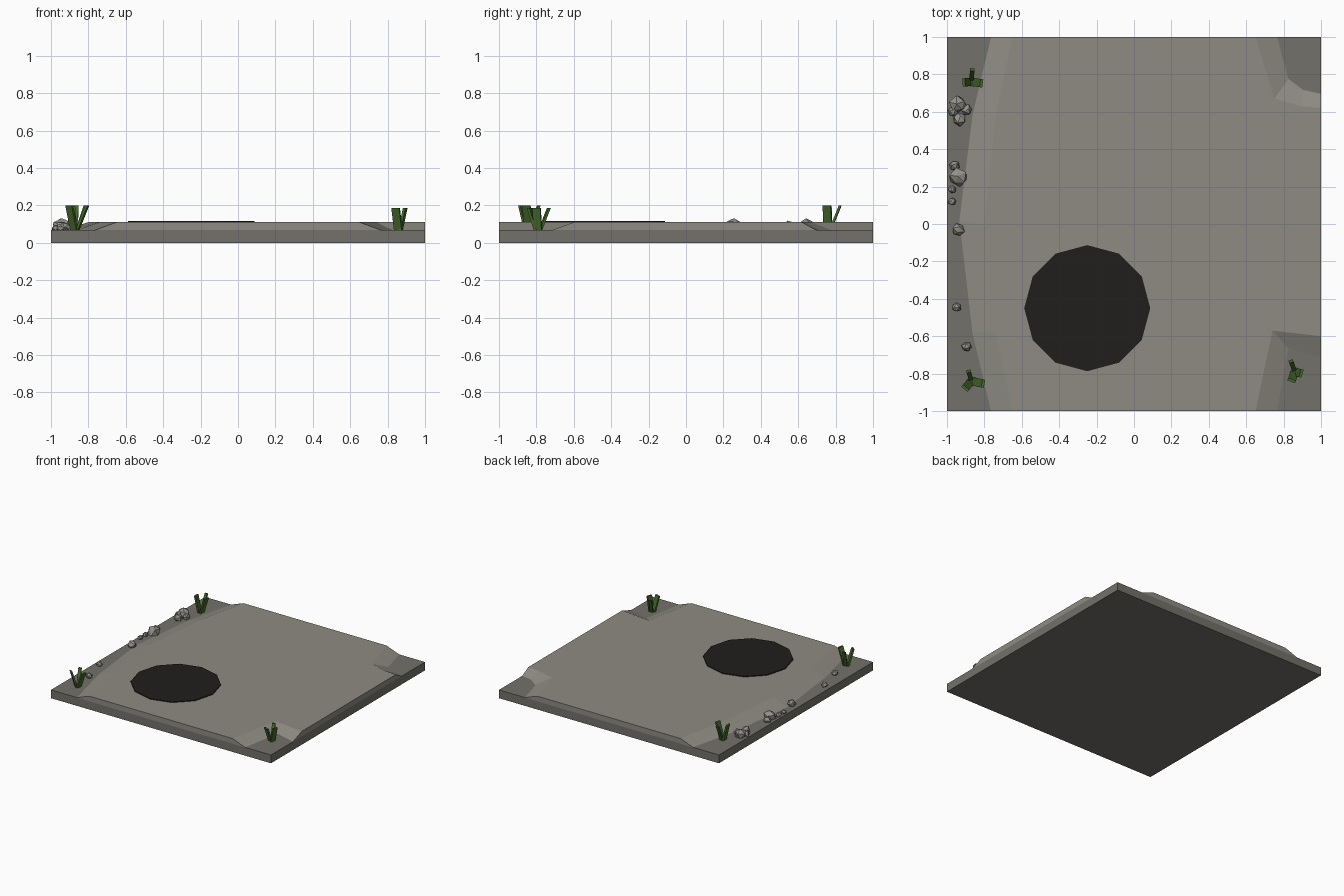
import bpy, bmesh, math, random
from mathutils import Vector, Matrix

if "Cube" in bpy.data.objects:
    bpy.data.objects.remove(bpy.data.objects["Cube"])

random.seed(4)


def material(name, rgb):
    m = bpy.data.materials.new(name)
    m.diffuse_color = (*rgb, 1)
    m.use_nodes = True
    m.node_tree.nodes["Principled BSDF"].inputs["Base Color"].default_value = m.diffuse_color
    return m


SLAB = material("dark stone", (0.17, 0.165, 0.145))
ROAD = material("path stone", (0.27, 0.26, 0.225))
ROCK = material("rubble", (0.3, 0.29, 0.26))
PIT = material("black", (0.014, 0.013, 0.012))
GRASS = material("grass", (0.06, 0.14, 0.025))


def finish(bm, name, mat):
    bmesh.ops.recalc_face_normals(bm, faces=bm.faces)
    mesh = bpy.data.meshes.new(name)
    bm.to_mesh(mesh)
    bm.free()
    mesh.materials.append(mat)
    obj = bpy.data.objects.new(name, mesh)
    bpy.context.collection.objects.link(obj)
    return obj


def loft(name, lower, upper, z0, z1, mat):
    """Solid between two matching outlines."""
    bm = bmesh.new()
    a = [bm.verts.new((x, y, z0)) for x, y in lower]
    b = [bm.verts.new((x, y, z1)) for x, y in upper]
    bm.faces.new(a)
    bm.faces.new(b)
    for i in range(len(a)):
        j = (i + 1) % len(a)
        bm.faces.new((a[i], a[j], b[j], b[i]))
    return finish(bm, name, mat)


# Ground slab
square = [(-1, -1), (1, -1), (1, 1), (-1, 1)]
loft("ground_slab", square, square, 0, 0.068, SLAB)

# Raised path with sloping banks and a branch to the right edge
foot = [(-.77, -1), (.77, -1), (.83, -.67), (1, -.72), (1, .70), (.91, .72),
        (.83, .78), (.77, 1), (-.77, 1), (-.87, .58), (-.94, .02), (-.87, -.58)]
crest = [(-.65, -1), (.65, -1), (.74, -.57), (1, -.60), (1, .62), (.89, .63),
         (.75, .67), (.65, 1), (-.65, 1), (-.74, .58), (-.80, 0), (-.74, -.57)]
loft("raised_path", foot, crest, 0.066, 0.11, ROAD)

# Dark round opening
ring = [(-.25 + .337 * math.cos(i * math.pi / 6), -.45 + .337 * math.sin(i * math.pi / 6))
        for i in range(12)]
loft("round_opening", ring, ring, 0.105, 0.117, PIT)

# Rubble along the left edge
rocks = [(-.94, .64, .05), (-.935, .56, .038), (-.895, .61, .03), (-.965, .60, .032),
         (-.96, .31, .03), (-.94, .25, .05), (-.97, .185, .024), (-.97, .12, .024),
         (-.94, -.03, .037), (-.95, -.445, .027), (-.895, -.655, .027)]
for i, (x, y, r) in enumerate(rocks):
    bm = bmesh.new()
    bmesh.ops.create_icosphere(bm, subdivisions=1, radius=r)
    spin = Matrix.Rotation(random.uniform(0, 6), 3, Vector((1, random.random(), 1)).normalized())
    for v in bm.verts:
        v.co = spin @ v.co * random.uniform(0.8, 1.1)
        v.co += Vector((x, y, 0.07 + 0.35 * r))
        v.co.x = max(v.co.x, -1)
    finish(bm, f"rock_{i + 1}", ROCK)

# Grass tufts: three flat blades leaning outwards, given as (angle, lean)
tufts = [(-.87, .76, .2, ((85, .065), (185, .04), (-8, .055))),
         (-.87, -.84, .2, ((105, .055), (230, .05), (-12, .065))),
         (.86, -.79, .185, ((110, .06), (250, .05), (-15, .035)))]
for i, (x, y, top, blades) in enumerate(tufts):
    bm = bmesh.new()
    for k, (angle, lean) in enumerate(blades):
        d = Vector((math.cos(math.radians(angle)), math.sin(math.radians(angle)), 0))
        side = Vector((-d.y, d.x, 0)) * (0.012 if k == 0 else 0.022)
        thick = d * 0.007
        rings = []
        for z, out in ((0.06, 0.008), (top, lean)):
            c = Vector((x, y, z)) + d * out
            rings.append([bm.verts.new(c + s * side + t * thick)
                          for s, t in ((-1, -1), (1, -1), (1, 1), (-1, 1))])
        a, b = rings
        bm.faces.new(a)
        bm.faces.new(b)
        for n in range(4):
            m = (n + 1) % 4
            bm.faces.new((a[n], a[m], b[m], b[n]))
    finish(bm, f"grass_tuft_{i + 1}", GRASS)
